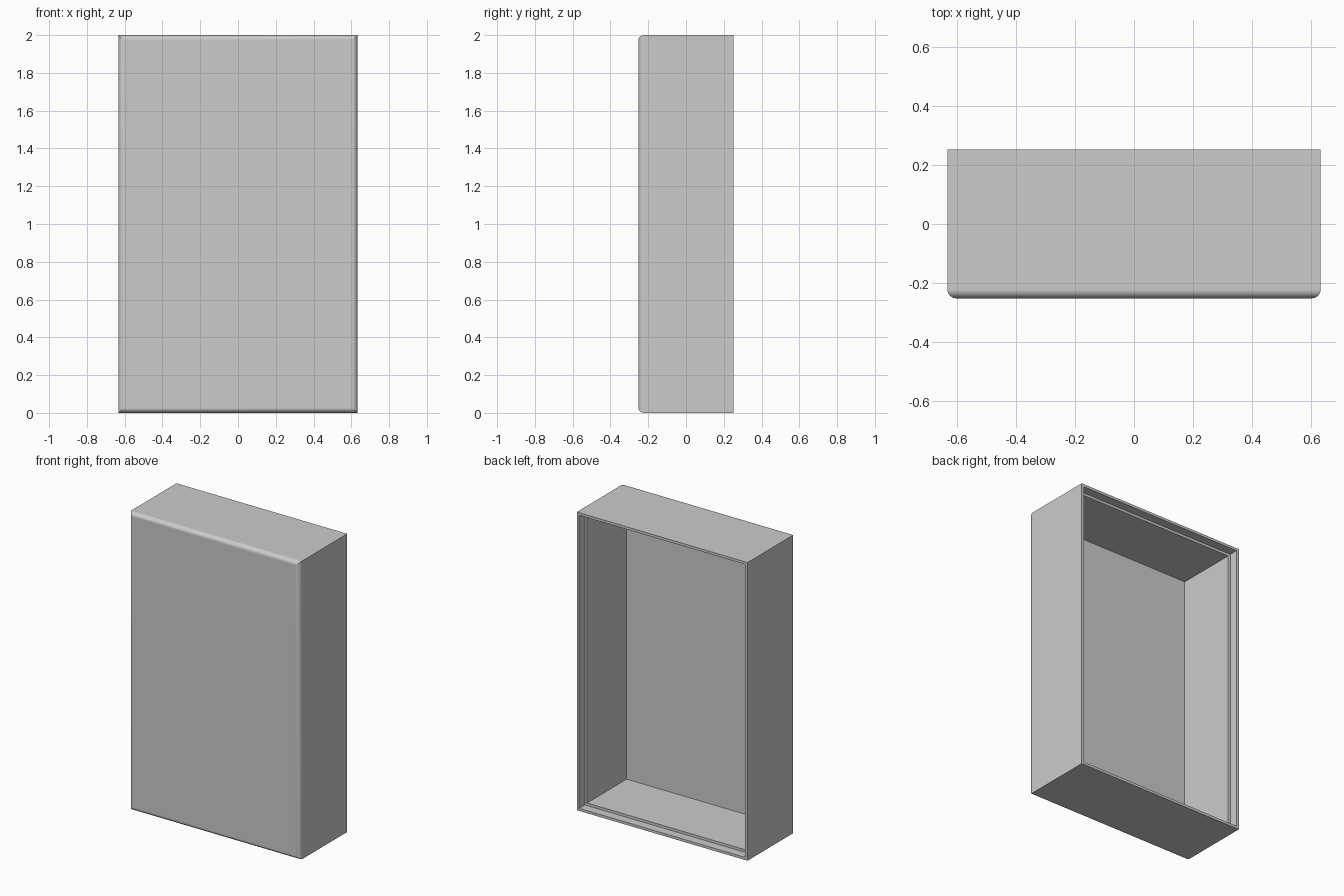
import bpy
import bmesh
import math
from mathutils import Vector

cube = bpy.data.objects.get("Cube")
if cube:
    bpy.data.objects.remove(cube, do_unlink=True)

WIDTH, DEPTH, HEIGHT = 1.267, 0.505, 2.0
RADIUS = 0.03        # rounding of the front edges
STEP = 0.0175        # thickness of the rim, and width of the ledge inside it
REBATE = 0.06        # depth of the rebate behind the rim
CAVITY = 0.418       # depth of the main cavity beyond the ledge

grey = bpy.data.materials.new("plain grey")
grey.use_nodes = True
colour = (0.6, 0.6, 0.6, 1)
grey.diffuse_color = colour
grey.node_tree.nodes["Principled BSDF"].inputs["Base Color"].default_value = colour

# Outer block
bm = bmesh.new()
bmesh.ops.create_cube(bm, size=1)
bmesh.ops.scale(bm, vec=(WIDTH, DEPTH, HEIGHT), verts=bm.verts)
bmesh.ops.translate(bm, vec=(0, 0, HEIGHT / 2), verts=bm.verts)

# Rounded edges around the front
front = min(bm.faces, key=lambda f: f.calc_center_median().y)
bmesh.ops.bevel(bm, geom=list(front.edges), offset=RADIUS, offset_type='OFFSET',
                segments=6, profile=0.5, affect='EDGES')

# Open back: a shallow rebate, a ledge, then the deep cavity
back = max(bm.faces, key=lambda f: f.calc_center_median().y)
for depth in (REBATE, CAVITY):
    bmesh.ops.inset_region(bm, faces=[back], thickness=STEP, use_even_offset=True)
    back = bmesh.ops.extrude_discrete_faces(bm, faces=[back])["faces"][0]
    bmesh.ops.translate(bm, vec=Vector((0, -depth, 0)), verts=back.verts)

bmesh.ops.recalc_face_normals(bm, faces=bm.faces)
mesh = bpy.data.meshes.new("open_back_case")
bm.to_mesh(mesh)
bm.free()
mesh.materials.append(grey)

case = bpy.data.objects.new("open_back_case", mesh)
bpy.context.collection.objects.link(case)
bpy.ops.object.select_all(action='DESELECT')
case.select_set(True)
bpy.context.view_layer.objects.active = case
bpy.ops.object.shade_smooth_by_angle(angle=math.radians(30))

# Keep the large panels flat beside the rounded edges
flat = case.modifiers.new("flat panels", 'WEIGHTED_NORMAL')
flat.keep_sharp = True
